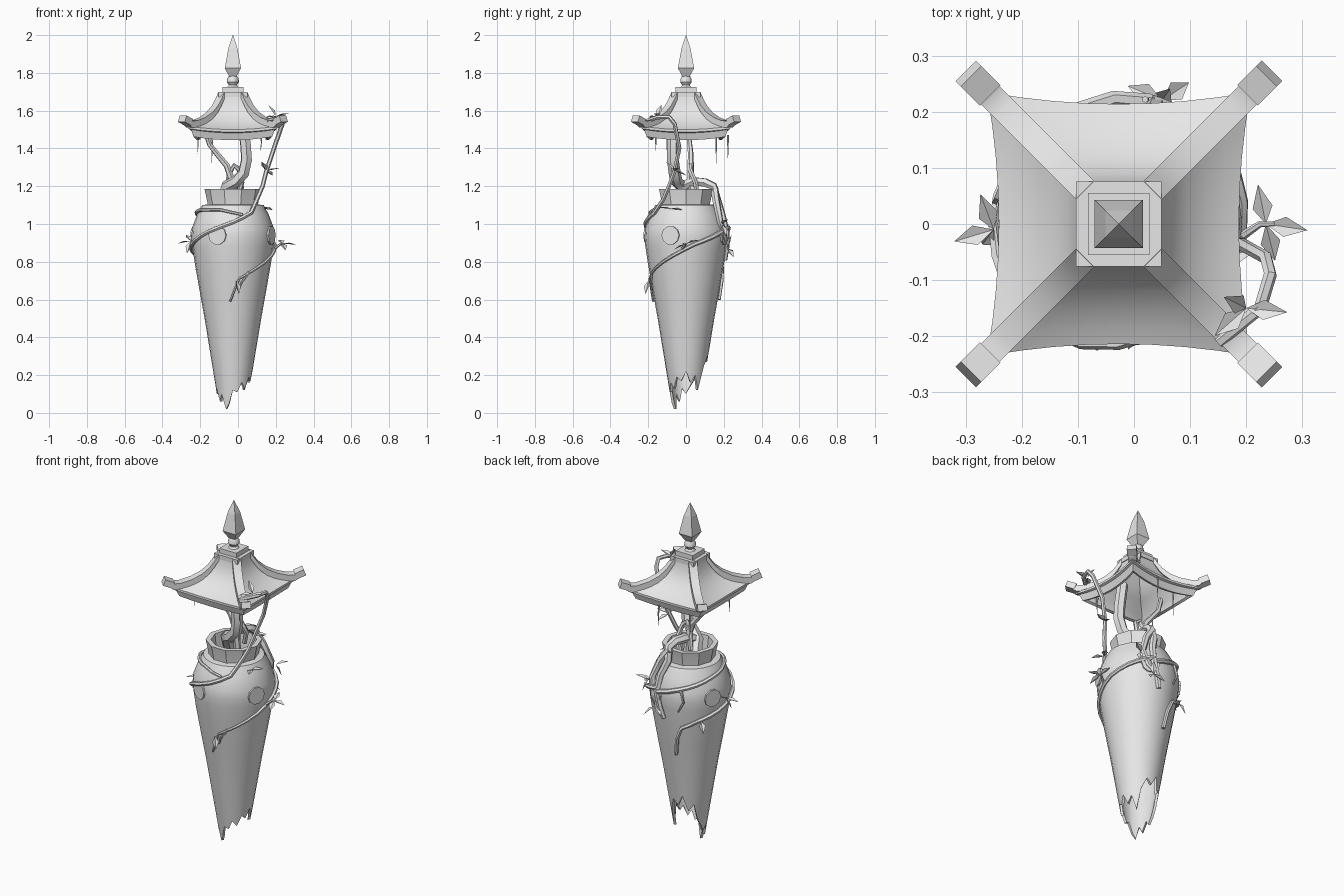
import bpy, bmesh, math
from mathutils import Vector, Matrix

cube = bpy.data.objects.get("Cube")
if cube:
    bpy.data.objects.remove(cube, do_unlink=True)

AXIS = -0.027  # x of the lantern's main axis
stone = bpy.data.materials.new("pale_grey")
stone.use_nodes = True
stone.diffuse_color = (0.8, 0.8, 0.8, 1)
stone.node_tree.nodes["Principled BSDF"].inputs["Base Color"].default_value = (0.8, 0.8, 0.8, 1)


def select(ob):
    bpy.ops.object.select_all(action='DESELECT')
    ob.select_set(True)
    bpy.context.view_layer.objects.active = ob


def finish(name, bm, smooth=True):
    bmesh.ops.recalc_face_normals(bm, faces=bm.faces)
    me = bpy.data.meshes.new(name)
    bm.to_mesh(me)
    bm.free()
    me.materials.append(stone)
    ob = bpy.data.objects.new(name, me)
    bpy.context.collection.objects.link(ob)
    if smooth:
        select(ob)
        bpy.ops.object.shade_smooth_by_angle(angle=math.radians(35))
    return ob


def skin(bm, rings, close=False):
    """Bridge rings of points with quads; returns the vertex rings."""
    vs = [[bm.verts.new(p) for p in ring] for ring in rings]
    n = len(vs[0])
    pairs = list(zip(vs, vs[1:])) + ([(vs[-1], vs[0])] if close else [])
    for a, b in pairs:
        for i in range(n):
            j = (i + 1) % n
            bm.faces.new((a[i], a[j], b[j], b[i]))
    return vs


def polar(az, r, z):
    a = math.radians(az)
    return Vector((AXIS + r * math.cos(a), r * math.sin(a), z))


def circle(r, z, n):
    return [polar(360 * i / n, r, z) for i in range(n)]


# Jar body: a lathe whose lower edge is broken
WALL = [(0, .07), (.2, .1), (.36, .127), (.5, .15), (.65, .177), (.8, .203),
        (.88, .215), (.93, .22), (.98, .216), (1.05, .19), (1.1, .163)]


def wall_radius(z):
    for (z0, r0), (z1, r1) in zip(WALL, WALL[1:]):
        if z <= z1:
            return r0 + (r1 - r0) * (z - z0) / (z1 - z0)
    return WALL[-1][1]


BROKEN = [.22, .16, .2, .12, .24, .3, .27, .33, .24, .28, .18, .14,
          .1, .13, .06, .1, .02, .05, .12, .11, .16, .13, .19, .17]
N = len(BROKEN)


def broken_ring(inset):
    return [polar(360 * i / N, wall_radius(h) - inset, h) for i, h in enumerate(BROKEN)]


bm = bmesh.new()
outside = [circle(r, z, N) for z, r in WALL[2:]]
inside = [circle(r - .014, z - .01, N) for z, r in reversed(WALL[2:])]
skin(bm, [broken_ring(0)] + outside + [circle(.12, 1.105, N)] + inside + [broken_ring(.014)], close=True)
finish("jar_body", bm)

# Flared neck
bm = bmesh.new()
skin(bm, [circle(r, z, 10) for r, z in
          ((.132, 1.08), (.134, 1.11), (.15, 1.185), (.122, 1.185), (.112, 1.08))], close=True)
finish("jar_neck", bm)

# Four round plates on the shoulder
for k in range(4):
    bm = bmesh.new()
    turn = Matrix.Rotation(math.radians(-22 + 90 * k), 4, 'Z') @ Matrix.Rotation(math.pi / 2, 4, 'Y')
    bmesh.ops.create_cone(bm, cap_ends=True, segments=10, radius1=.05, radius2=.05, depth=.009,
                          matrix=Matrix.Translation(polar(-22 + 90 * k, .219, .94)) @ turn)
    finish("round_plate_%d" % (k + 1), bm, False)

# Pagoda roof: square rings from the top, round the eave and up the underside
SIDE = 8


def square(hw, z, sag):
    pts = []
    for s in range(4):
        for i in range(SIDE):
            t = 2 * i / SIDE - 1
            p = Matrix.Rotation(s * math.pi / 2, 3, 'Z') @ Vector((t * hw, -hw * (1 - .1 * sag * (1 - t * t) / .02), 0))
            pts.append((AXIS + p.x, p.y, z - sag * (1 - t * t)))
    return pts


bm = bmesh.new()
roof = skin(bm, [square(*s) for s in (
    (.07, 1.68, 0), (.076, 1.645, 0), (.092, 1.605, .002), (.122, 1.57, .006), (.16, 1.545, .01),
    (.2, 1.528, .015), (.235, 1.518, .018), (.235, 1.505, .018), (.222, 1.5, .018), (.208, 1.462, .018),
    (.19, 1.465, .018), (.175, 1.5, .012), (.12, 1.545, .006), (.085, 1.59, 0), (.06, 1.66, 0))])
bm.faces.new(roof[0])
bm.faces.new(roof[-1])
finish("roof", bm)

# Ridge beams with raised end blocks
RIDGE = [(.085, 1.685), (.11, 1.645), (.135, 1.612), (.175, 1.578), (.23, 1.55),
         (.29, 1.533), (.325, 1.532), (.345, 1.545)]
for k in range(4):
    spin = Matrix.Translation((AXIS, 0, 0)) @ Matrix.Rotation(math.radians(45 + 90 * k), 4, 'Z')
    bm = bmesh.new()
    ends = skin(bm, [[spin @ Vector((d, y, z + h)) for y, h in
                      ((-.023, -.022), (.023, -.022), (.023, .014), (-.023, .014))] for d, z in RIDGE])
    bm.faces.new(ends[0])
    bm.faces.new(ends[-1])
    tilt = Matrix.Translation((.355, 0, 1.548)) @ Matrix.Rotation(math.radians(-22), 4, 'Y')
    bmesh.ops.create_cube(bm, matrix=spin @ tilt @ Matrix.Diagonal((.052, .052, .036, 1)))
    finish("ridge_beam_%d" % (k + 1), bm)

# Stepped cap and pointed finial
for name, hw, z0, z1 in (("cap_lower", .076, 1.672, 1.698), ("cap_upper", .055, 1.698, 1.725)):
    bm = bmesh.new()
    bmesh.ops.create_cube(bm, matrix=Matrix.Translation((AXIS, 0, (z0 + z1) / 2)) @
                          Matrix.Diagonal((2 * hw, 2 * hw, z1 - z0, 1)))
    finish(name, bm, False)
bm = bmesh.new()
skin(bm, [circle(r, z, 10) for r, z in ((.033, 1.72), (.021, 1.735), (.032, 1.752), (.03, 1.77), (.017, 1.79))])
finish("finial_neck", bm)
bm = bmesh.new()
spike = skin(bm, [[(AXIS + a * hw, b * hw, z) for a, b in ((-1, -1), (1, -1), (1, 1), (-1, 1))]
                  for hw, z in ((.02, 1.782), (.043, 1.825), (.024, 1.93), (.001, 2.0))])
bm.faces.new(spike[0])
bm.faces.new(spike[-1])
finish("finial_spike", bm, False)


# Twisting wood: tapered tubes
def tube(name, pts, r0, r1):
    cu = bpy.data.curves.new(name, 'CURVE')
    cu.dimensions = '3D'
    cu.bevel_depth = 1
    cu.bevel_resolution = 1
    cu.use_fill_caps = True
    sp = cu.splines.new('POLY')
    sp.points.add(len(pts) - 1)
    for i, p in enumerate(pts):
        sp.points[i].co = (*p, 1)
        sp.points[i].radius = r0 + (r1 - r0) * i / (len(pts) - 1)
    ob = bpy.data.objects.new(name, cu)
    bpy.context.collection.objects.link(ob)
    cu.materials.append(stone)
    select(ob)
    bpy.ops.object.convert(target='MESH')
    bpy.ops.object.shade_smooth_by_angle(angle=math.radians(50))


def hug(stops, off=.008):
    """Points lying on the jar between (azimuth, height) stops."""
    out = []
    for (a0, z0), (a1, z1) in zip(stops, stops[1:]):
        n = max(1, round(abs(a1 - a0) / 14))
        for i in range(n):
            a, z = a0 + (a1 - a0) * i / n, z0 + (z1 - z0) * i / n
            out.append(polar(a, wall_radius(z) + off, z))
    a, z = stops[-1]
    return out + [polar(a, wall_radius(z) + off, z)]


tube("main_trunk", [(-.08, .03, 1.12), (-.06, -.02, 1.2), (-.01, -.05, 1.225), (.03, -.06, 1.27),
                    (.045, -.07, 1.34), (.04, -.07, 1.42), (.02, -.07, 1.56)], .034, .03)
tube("thin_trunk", [(-.03, .04, 1.1), (-.035, .025, 1.24), (-.06, .025, 1.31), (-.11, .025, 1.37),
                    (-.15, .02, 1.42), (-.18, .01, 1.51)], .02, .012)
tube("looped_root", [(-.06, .04, 1.16), (-.045, .03, 1.27), (-.02, .02, 1.31), (.005, .02, 1.29),
                     (.02, .05, 1.22), (.0, .06, 1.15)], .014, .014)
tube("thick_root", [(-.05, -.02, 1.2), (-.03, .04, 1.225), (0, .1, 1.22), (.01, .145, 1.2), (.0, .165, 1.13),
                    (.03, .19, 1.05), (.04, .213, .96), (.02, .215, .88), (.0, .205, .81)], .028, .014)
tube("side_root", [(.0, .15, 1.19), (.05, .16, 1.12), (.09, .18, 1.02), (.07, .205, .93), (.03, .21, .9)], .022, .012)

tube("climbing_vine", hug([(100, .6), (104, .7), (112, .77), (140, .82), (195, .89), (235, .96), (270, 1.01),
                           (300, 1.06)]) +
     [Vector(p) for p in ((.1, -.12, 1.13), (.13, -.09, 1.2), (.15, -.06, 1.28), (.19, -.035, 1.4),
                          (.235, -.06, 1.53), (.243, -.09, 1.567), (.225, -.15, 1.565), (.15, -.21, 1.545))], .011, .012)
tube("lower_vine", hug([(75, .98), (50, .95), (10, .89), (-20, .83), (-50, .77), (-80, .71), (-95, .59)]), .014, .006)
tube("lower_twig", hug([(-65, .745), (-76, .69), (-80, .65)]), .008, .004)
tube("upper_vine", hug([(75, .96), (110, 1.0), (160, 1.05), (200, 1.075), (250, 1.075), (285, 1.05)]), .014, .008)
tube("back_twig", hug([(112, 1.0), (116, .93), (108, .87)]), .009, .004)
tube("leaf_twig", [(.195, -.02, .87), (.225, .0, .895), (.25, .0, .895)], .008, .004)

# Rootlets hanging below the eave
for x, y, z, length in ((-.215, -.1, 1.49, .12), (-.14, .16, 1.5, .18), (.12, -.16, 1.48, .09), (.02, .222, 1.47, .12)):
    tube("hanging_rootlet", [(x, y, z), (x + .004, y, z - length / 2), (x, y, z - length)], .006, .001)


# Pointed leaves, folded along the midrib
def leaf(base, direction, length):
    base, d = Vector(base), Vector(direction).normalized()
    side = d.cross(Vector((0, 0, 1))).normalized() * length * .24
    up = side.cross(d).normalized() * length * .1
    mid = base + d * length * .45
    bm = bmesh.new()
    a, b, c, e, f = [bm.verts.new(p) for p in (base, mid + side + up, base + d * length, mid - side + up, mid)]
    for tri in ((a, b, f), (b, c, f), (c, e, f), (e, a, f)):
        bm.faces.new(tri)
    finish("leaf", bm, False)


for base, aims in (
        ((.235, .0, .895), ((1, -.15, -.05), (-.2, 1, .3), (.2, -.8, -.4))),
        ((-.25, -.01, .91), ((-1, -.3, -.2), (-.3, .8, .4), (-.3, -.4, -1))),
        ((.2, -.15, 1.57), ((-.6, .3, .9), (1, -.1, .2), (-.8, -.7, -.1))),
        ((.15, -.06, 1.28), ((.9, .2, .2), (-.3, -.6, .6), (.4, .8, -.3))),
        ((.14, -.08, 1.08), ((.5, -1, .1), (.7, 1, -.1))),
        ((.05, .22, .87), ((.6, .4, -.6), (-.7, .3, -.4), (.2, .3, 1))),
        (polar(140, .215, .82), ((-.5, .3, -1), (.5, .6, -.3))),
        (polar(-85, .2, .7), ((.2, -.2, -1),)),
        ((.11, .19, 1.0), ((.8, .4, .3), (.4, .3, -1)))):
    for aim in aims:
        leaf(base, aim, .075)
